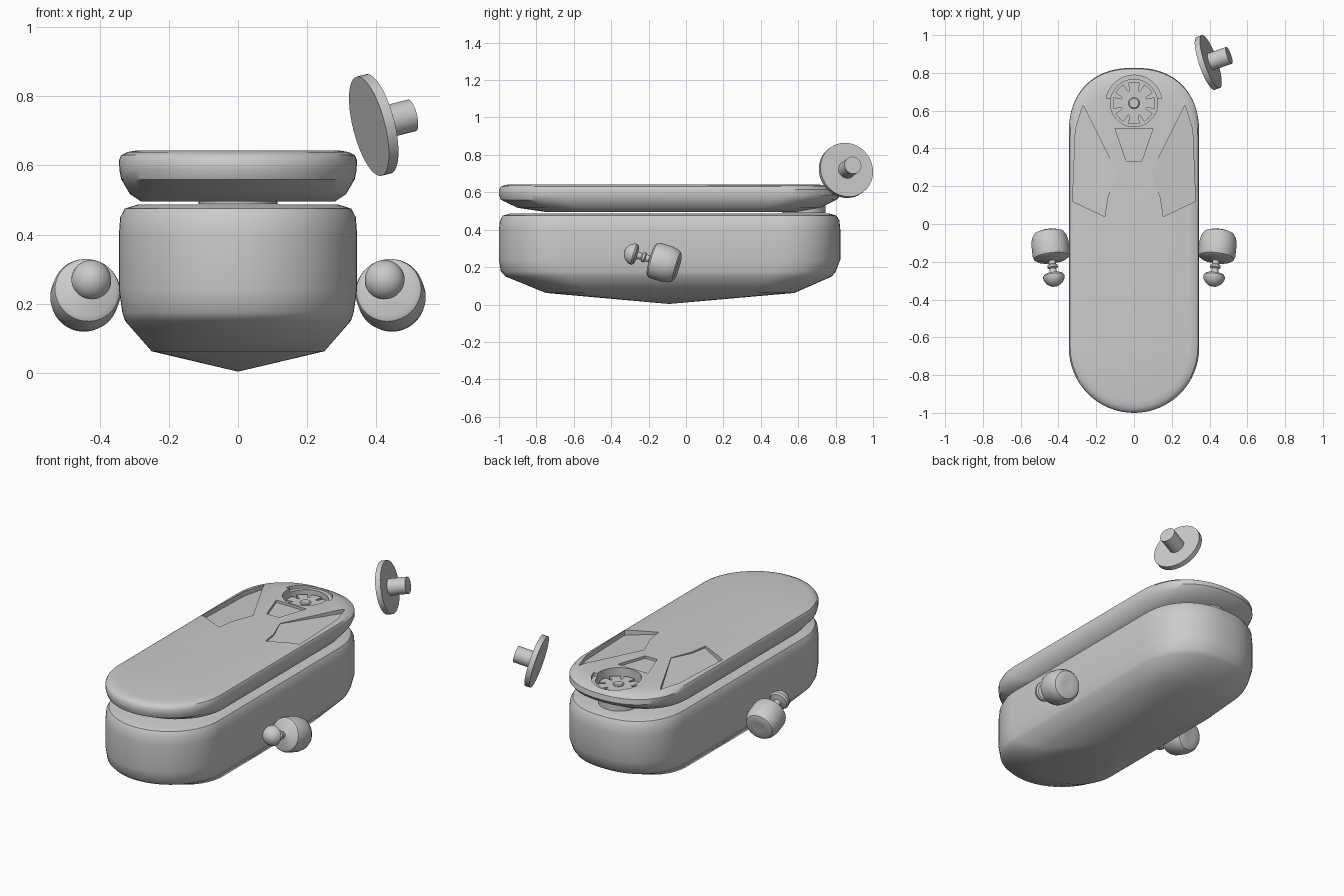
import bpy, bmesh, math
from mathutils import Vector

if "Cube" in bpy.data.objects:
    bpy.data.objects.remove(bpy.data.objects["Cube"])


def finish(bm, name, angle=35):
    bmesh.ops.recalc_face_normals(bm, faces=bm.faces)
    me = bpy.data.meshes.new(name)
    bm.to_mesh(me)
    bm.free()
    ob = bpy.data.objects.new(name, me)
    bpy.context.collection.objects.link(ob)
    smooth(ob, angle)
    return ob


def smooth(ob, angle=35):
    bpy.ops.object.select_all(action='DESELECT')
    ob.select_set(True)
    bpy.context.view_layer.objects.active = ob
    bpy.ops.object.shade_smooth_by_angle(angle=math.radians(angle))


def capsule_ring(z, hx, yf, yb, n=32, power=2.3):
    """Long rounded outline: round front end, slightly squarer back end."""
    pts = []
    for i in range(n + 1):
        a = math.pi * i / n
        c, s = math.cos(a), math.sin(a)
        x = hx * math.copysign(abs(c) ** (2 / power), c)
        pts.append((x, yb - hx + hx * s ** (2 / power) if s > 1e-6 else yb - hx, z))
    for i in range(n + 1):
        a = math.pi + math.pi * i / n
        pts.append((hx * math.cos(a), yf + hx + hx * math.sin(a), z))
    return pts


def loft(name, rings, apex=None):
    bm = bmesh.new()
    loops = [[bm.verts.new(p) for p in capsule_ring(*r)] for r in rings]
    n = len(loops[0])
    for a, b in zip(loops, loops[1:]):
        for i in range(n):
            j = (i + 1) % n
            bm.faces.new((a[i], a[j], b[j], b[i]))
    bm.faces.new(loops[-1])
    if apex:
        v = bm.verts.new(apex)
        for i in range(n):
            bm.faces.new((v, loops[0][(i + 1) % n], loops[0][i]))
    else:
        bm.faces.new(loops[0])
    return finish(bm, name, 40)


def prism(name, pts, floor, top):
    """Extruded outline; floor(x, y) gives the height of the underside."""
    bm = bmesh.new()
    lo = [bm.verts.new((x, y, floor(x, y))) for x, y in pts]
    hi = [bm.verts.new((x, y, top)) for x, y in pts]
    n = len(pts)
    bm.faces.new(lo)
    bm.faces.new(hi)
    for i in range(n):
        j = (i + 1) % n
        bm.faces.new((lo[i], lo[j], hi[j], hi[i]))
    return finish(bm, name)


def lathe(name, profile, start, axis, n=40):
    """Spin (radius, distance) points around an axis."""
    q = Vector((0, 0, 1)).rotation_difference(Vector(axis).normalized())
    bm = bmesh.new()
    loops = []
    for r, t in profile:
        loops.append([bm.verts.new(Vector(start) + q @ Vector(
            (r * math.cos(2 * math.pi * i / n), r * math.sin(2 * math.pi * i / n), t)))
            for i in range(n)])
    for a, b in zip(loops, loops[1:]):
        for i in range(n):
            j = (i + 1) % n
            bm.faces.new((a[i], a[j], b[j], b[i]))
    bm.faces.new(loops[0])
    bm.faces.new(loops[-1])
    return finish(bm, name)


def arc(cx, cy, r, a0, a1, n):
    return [(cx + r * math.cos(math.radians(a0 + (a1 - a0) * i / n)),
             cy + r * math.sin(math.radians(a0 + (a1 - a0) * i / n))) for i in range(n + 1)]


def cut(target, cutter):
    m = target.modifiers.new("cut", 'BOOLEAN')
    m.operation = 'DIFFERENCE'
    m.solver = 'EXACT'
    m.object = cutter
    bpy.context.view_layer.objects.active = target
    bpy.ops.object.modifier_apply(modifier=m.name)
    bpy.data.objects.remove(cutter)


# Main body with a shallow pointed underside
loft("body", [
    (0.062, 0.25, -0.75, 0.58), (0.15, 0.327, -0.965, 0.78), (0.175, 0.335, -0.99, 0.80),
    (0.24, 0.345, -1.0, 0.825), (0.40, 0.345, -1.0, 0.825), (0.45, 0.341, -0.995, 0.82),
    (0.475, 0.328, -0.98, 0.805), (0.487, 0.29, -0.94, 0.765)], apex=(0, -0.09, 0.003))

# Lid, with its back edge swept up
lid = loft("lid", [
    (0.495, 0.28, -0.75, 0.60), (0.517, 0.313, -0.90, 0.72), (0.56, 0.338, -0.99, 0.805),
    (0.585, 0.343, -1.0, 0.827), (0.615, 0.345, -1.0, 0.822), (0.63, 0.338, -0.99, 0.795),
    (0.639, 0.32, -0.97, 0.75), (0.643, 0.295, -0.94, 0.71)])

# Recesses in the lid: sloped side panels, centre panel, round well, collar groove
panel = [(0.27, 0.63), (0.31, 0.50), (0.325, 0.12), (0.155, 0.04), (0.14, 0.14), (0.09, 0.27)]
for s in (-1, 1):
    cut(lid, prism("panel_cutter", [(s * x, y) for x, y in panel],
                   lambda x, y: 0.644 - 0.13 * (abs(x) - 0.06), 0.7))
cut(lid, prism("centre_cutter", [(-0.10, 0.505), (-0.04, 0.33), (0.04, 0.33), (0.10, 0.505)],
               lambda x, y: 0.628, 0.7))
cut(lid, prism("groove_cutter", arc(0, 0.64, 0.148, 10, 170, 24), lambda x, y: 0.622, 0.7))
cut(lid, prism("well_cutter", arc(0, 0.64, 0.125, 0, 352.5, 47), lambda x, y: 0.54, 0.7))
smooth(lid, 35)

# Toothed wheel inside the well
wheel = []
for k in range(8):
    a = k * 45
    wheel += arc(0, 0.64, 0.112, a - 16, a + 16, 4) + arc(0, 0.64, 0.07, a + 19, a + 26, 2)
prism("well_wheel", wheel, lambda x, y: 0.535, 0.60)
lathe("wheel_hub", [(0.03, 0), (0.03, 0.07), (0.025, 0.075)], (0, 0.64, 0.535), (0, 0, 1), 24)

# Vent plate under the lid
prism("vent_plate", arc(0, 0.63, 0.115, 0, 345, 23), lambda x, y: 0.489, 0.53)

# Side knobs: barrel, thin neck and domed cap
knob = [(0.03, 0.003), (0.06, 0), (0.08, 0.008), (0.092, 0.028), (0.099, 0.06), (0.099, 0.125),
        (0.094, 0.142), (0.08, 0.152), (0.03, 0.156), (0.019, 0.162), (0.019, 0.18),
        (0.027, 0.186), (0.027, 0.198), (0.017, 0.205), (0.02, 0.228), (0.05, 0.236),
        (0.058, 0.246), (0.056, 0.262), (0.044, 0.282), (0.024, 0.297), (0.006, 0.302)]
for s, side in ((-1, "left"), (1, "right")):
    lathe(side + "_knob", knob, (s * 0.452, -0.042, 0.199), (-0.11 * s, -0.95, 0.28))

# Loose round plug: disc with a short stem
lathe("plug", [(0.148, -0.015), (0.148, 0.015), (0.047, 0.015), (0.047, 0.12)],
      (0.393, 0.855, 0.717), (0.91, 0.31, 0.23), 48)
